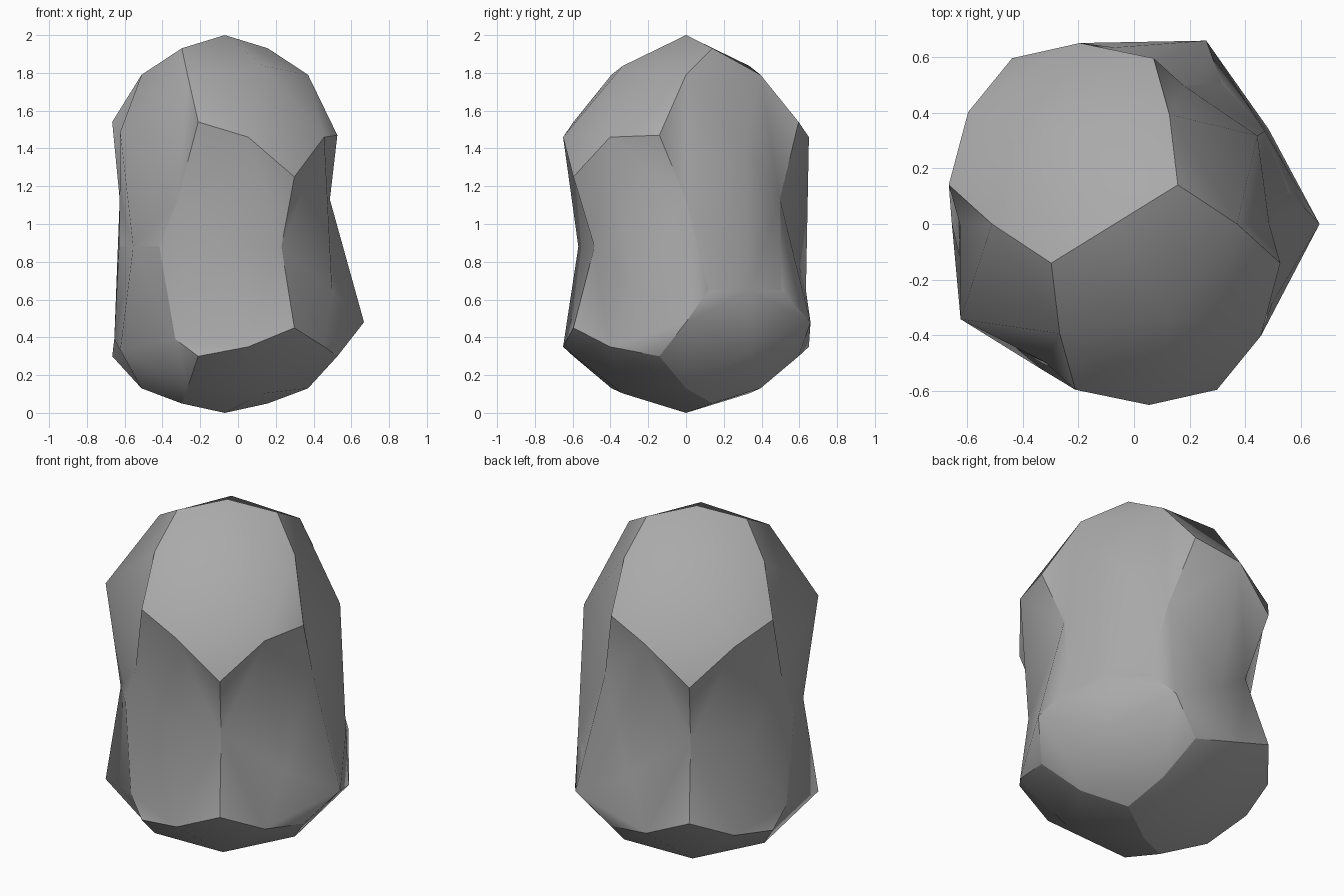
import bpy, bmesh, math
from mathutils import Vector, Matrix

cube = bpy.data.objects.get("Cube")
if cube:
    bpy.data.objects.remove(cube, do_unlink=True)

PHI = (1 + math.sqrt(5)) / 2
SIGNS = (-1, 1)
TURN = Matrix.Rotation(math.atan(1 / PHI), 3, 'Z')

# height on the unit ball -> height on the stone
HEIGHTS = [(-1, 0), (-.934, .05), (-.809, .13), (-.577, .30), (-.5, .35), (-.357, .45),
           (0, .88), (.309, 1.13), (.357, 1.25), (.5, 1.46),
           (.577, 1.54), (.809, 1.79), (.934, 1.93), (1, 2)]


def cyclic(a, b):
    """Unit directions from the cyclic turns of (+-a, 0, +-b)."""
    out = []
    for s in SIGNS:
        for t in SIGNS:
            x, y, z = s * a, 0, t * b
            out += [Vector(v).normalized() for v in ((x, y, z), (y, z, x), (z, x, y))]
    return out


def height(z):
    for (z0, h0), (z1, h1) in zip(HEIGHTS, HEIGHTS[1:]):
        if z <= z1 + .002:
            return h0 + (h1 - h0) * (z - z0) / (z1 - z0)
    return HEIGHTS[-1][1]


def shape(d):
    """Narrow the ball, pinch its waist and swell its lower left side."""
    left = d.x > .5
    h, width = height(d.z), .75
    if abs(d.z) < .1:
        h, width = (.65, .635) if left else (.88, .57)
    elif abs(d.z - .309) < .02:
        width = .585
    elif abs(d.z + .309) < .02:
        h, width = (.48, .775) if left else (.39, .615)
    elif left and .5 < d.z < .55:
        h, width = 1.40, .71
    elif .45 < abs(d.z) < .55:
        width = .765
    elif left and d.y < 0 and .55 < d.z < .6:
        h = 1.47
    p = TURN @ d
    return Vector((p.x * width - .07, p.y * width, h))


# twelve-sided ball: corners, face centres and edge middles
corners = cyclic(1 / PHI, PHI)
corners += [Vector((x, y, z)).normalized() for x in SIGNS for y in SIGNS for z in SIGNS]
centres = cyclic(PHI, 1)
middles = [(a + b).normalized() for i, a in enumerate(centres)
           for b in centres[:i] if a.dot(b) > .4]

# each corner of each side: one triangle at the corner, one toward the centre
bm = bmesh.new()
vert = {d.to_tuple(4): bm.verts.new(shape(d)) for d in corners + centres + middles}
for c in centres:
    for k in corners:
        if c.dot(k) > .75:
            m, n = [e for e in middles if e.dot(c) > .8 and e.dot(k) > .9]
            vc, vk, vm, vn = [vert[d.to_tuple(4)] for d in (c, k, m, n)]
            bm.faces.new((vm, vk, vn))
            bm.faces.new((vm, vn, vc))
bmesh.ops.recalc_face_normals(bm, faces=bm.faces)

# each side is smooth inside and sharp along its border
for face in bm.faces:
    face.smooth = True
for k in corners:
    for edge in vert[k.to_tuple(4)].link_edges:
        edge.smooth = False

mesh = bpy.data.meshes.new("stone")
bm.to_mesh(mesh)
bm.free()
stone = bpy.data.objects.new("stone", mesh)
bpy.context.collection.objects.link(stone)

# grey stone colour
grey = bpy.data.materials.new("stone grey")
grey.use_nodes = True
colour = (.4, .4, .4, 1)
grey.diffuse_color = colour
grey.node_tree.nodes["Principled BSDF"].inputs["Base Color"].default_value = colour
mesh.materials.append(grey)
